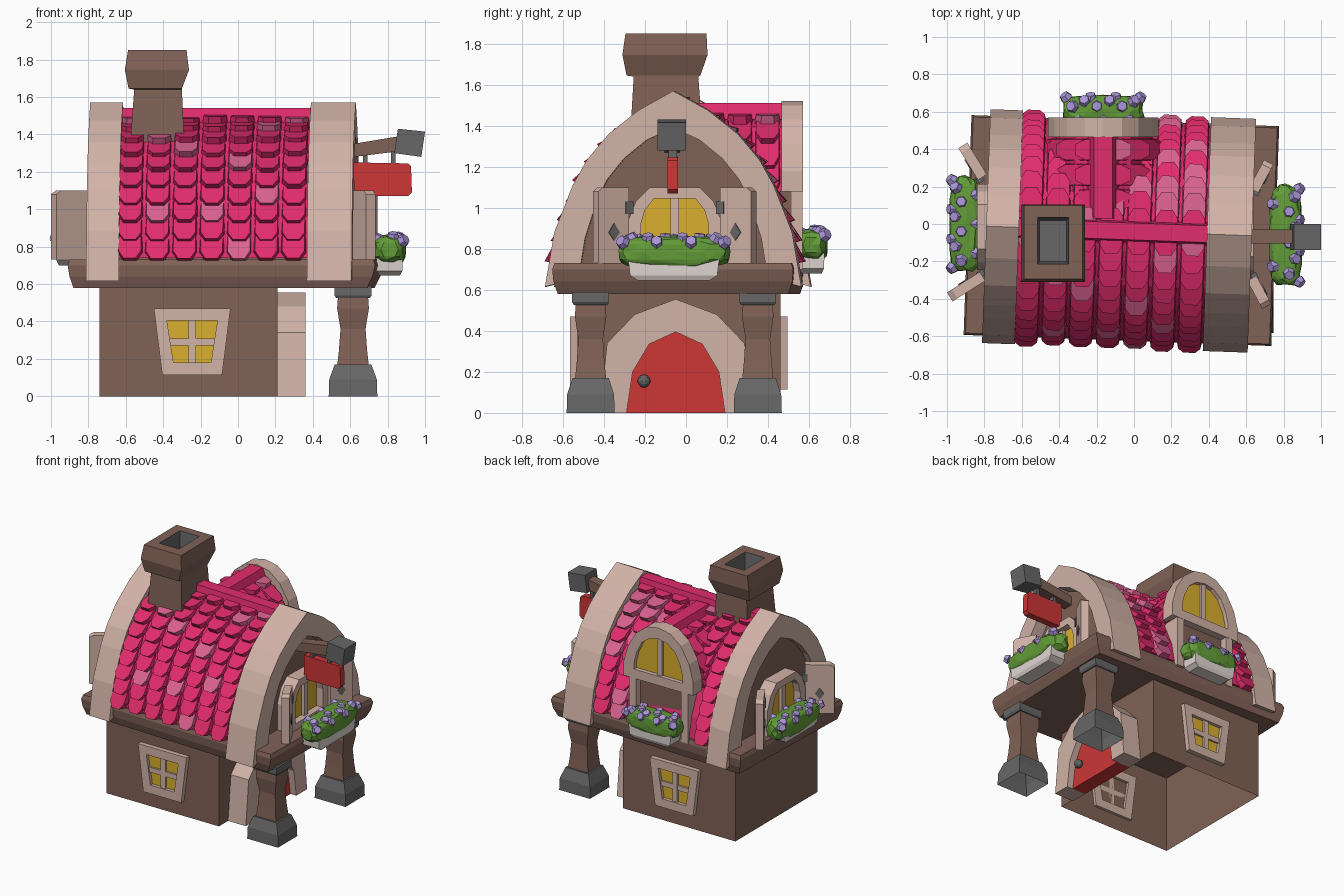
import bpy, bmesh, math, random
from mathutils import Vector

if "Cube" in bpy.data.objects:
    bpy.data.objects.remove(bpy.data.objects["Cube"])
random.seed(4)

def material(name, r, g, b):
    m = bpy.data.materials.new(name)
    m.diffuse_color = [((c / 255 + 0.055) / 1.055) ** 2.4 for c in (r, g, b)] + [1]
    m.use_nodes = True
    m.node_tree.nodes["Principled BSDF"].inputs["Base Color"].default_value = m.diffuse_color
    return m

BROWN = material("brown plaster", 129, 98, 87)
TRIM = material("pale trim", 210, 179, 168)
PINK = material("pink tile", 225, 44, 107)
LIGHT = material("light pink tile", 218, 98, 144)
YELLOW = material("window yellow", 218, 175, 46)
RED = material("red paint", 205, 54, 54)
GREEN = material("leaf green", 99, 156, 56)
PURPLE = material("flower purple", 170, 149, 216)
GRAY = material("stone gray", 103, 103, 103)
CREAM = material("cream planter", 226, 216, 212)

# mappings from a 2D profile (u, v) plus depth a into space
FY = lambda u, v, a: Vector((u, a, v))
ROOF = lambda u, v, a: Vector((a + 0.036 * u, u - 0.04 - 0.036 * a, v))   # upper floor is slightly turned
DORM = lambda u, v, a: Vector((u - 0.165, a, v))
GAB = lambda u, v, a: Vector((a, u - 0.05, v))

def finish(name, bm, *mats):
    bmesh.ops.recalc_face_normals(bm, faces=bm.faces)
    me = bpy.data.meshes.new(name)
    bm.to_mesh(me)
    bm.free()
    for m in mats:
        me.materials.append(m)
    ob = bpy.data.objects.new(name, me)
    bpy.context.collection.objects.link(ob)
    return ob

def add_prism(bm, bottom, top):
    A, B = [bm.verts.new(p) for p in bottom], [bm.verts.new(p) for p in top]
    n = len(A)
    fs = [bm.faces.new(A), bm.faces.new(B)]
    return fs + [bm.faces.new((A[i], A[(i + 1) % n], B[(i + 1) % n], B[i])) for i in range(n)]

def prism(name, pts, fn, a0, a1, mat):
    bm = bmesh.new()
    add_prism(bm, [fn(u, v, a0) for u, v in pts], [fn(u, v, a1) for u, v in pts])
    return finish(name, bm, mat)

def band(name, outer, inner, fn, a0, a1, mat, closed=False):
    """Thick strip between two outlines, open like an arch or closed like a frame."""
    bm = bmesh.new()
    R = [[bm.verts.new(fn(u, v, a)) for u, v in pts]
         for pts, a in ((outer, a0), (outer, a1), (inner, a1), (inner, a0))]
    n = len(outer)
    for k in range(4):
        P, Q = R[k], R[(k + 1) % 4]
        for i in range(n if closed else n - 1):
            j = (i + 1) % n
            bm.faces.new((P[i], P[j], Q[j], Q[i]))
    if not closed:
        bm.faces.new([r[0] for r in R])
        bm.faces.new([r[-1] for r in R])
    return finish(name, bm, mat)

def loft(name, secs, mat, caps=(True, True), fn=lambda u, v, a: Vector((a, u, v))):
    """Rectangular sections (x0, x1, y0, y1, z) joined in order."""
    bm = bmesh.new()
    R = [[bm.verts.new(fn(y, z, x)) for x, y in ((a, c), (b, c), (b, d), (a, d))] for a, b, c, d, z in secs]
    for P, Q in zip(R, R[1:]):
        for i in range(4):
            bm.faces.new((P[i], P[(i + 1) % 4], Q[(i + 1) % 4], Q[i]))
    if caps[0]: bm.faces.new(R[0])
    if caps[1]: bm.faces.new(R[-1])
    return finish(name, bm, mat)

def sym(half):
    """Mirror a half profile that starts at the centre line."""
    return [(-u, v) for u, v in reversed(half)] + [p for p in half if p[0] > 0]

def tiles(name, prof, fn, a0, a1, cols, rows, skip=lambda s, a, z: False):
    segs = [(Vector(p), Vector(q)) for p, q in zip(prof, prof[1:])]
    L = sum((q - p).length for p, q in segs) / rows
    def at(s):
        for p, q in segs:
            l = (q - p).length
            if s <= l + 1e-6:
                return p + (q - p) * (s / l)
            s -= l
        return segs[-1][1]
    bm = bmesh.new()
    w = (a1 - a0) / cols / 2
    hexa = [(-.97, -.15), (.97, -.15), (.97, .7), (.52, 1.12), (-.52, 1.12), (-.97, .7)]
    for side in (-1, 1):
        for r in range(rows):
            p = at(r * L)
            d = (at((r + 1) * L) - p).normalized()
            n = Vector((-d.y, d.x))
            for c in range(cols):
                a = a0 + (2 * c + 1) * w
                if skip(side, a, p.y):
                    continue
                j = random.uniform(-0.006, 0.008)
                def ring(h, k, slope):
                    q = [(p + d * (s * L) + n * (h + j + slope * s), a + k * t * w) for t, s in hexa]
                    return [fn(side * v.x, v.y, b) for v, b in q]
                light = random.random() < 0.13
                # tiles taper towards their upper face, leaving dark grooves
                for f in add_prism(bm, ring(-0.03, 1, 0.01), ring(0.012, 0.84, 0.032)):
                    f.material_index = int(light)
    return finish(name, bm, PINK, LIGHT)

# ground floor (open below) and overhanging floor slab
loft("ground_floor_walls", [(-.74, .21, -.53, .46, 0), (-.74, .21, -.53, .46, .6)], BROWN, (False, False))
loft("floor_slab", [(-0.86, 0.71, -0.56, 0.565, 0.58), (-0.88, 0.74, -0.58, 0.585, 0.64),
                    (-0.89, 0.755, -0.585, 0.59, 0.70), (-0.88, 0.745, -0.575, 0.58, 0.73)], BROWN, fn=ROOF)

# upper walls, roof shell, tiles and ridge
OUT = [(0, 1.57), (0.17, 1.475), (0.315, 1.36), (0.42, 1.235), (0.49, 1.11), (0.58, 0.88), (0.625, 0.615)]
INN = [(0, 1.39), (0.13, 1.33), (0.24, 1.24), (0.32, 1.14), (0.37, 1.04), (0.43, 0.85), (0.46, 0.66)]
SHELL = [(0, 1.49), (0.16, 1.42), (0.29, 1.33), (0.39, 1.215), (0.46, 1.1), (0.55, 0.89), (0.58, 0.74)]
prism("upper_gable_walls", sym([(u + 0.03, v + 0.03) if u else (0, v + 0.03) for u, v in INN]),
      ROOF, -0.74, 0.54, BROWN)
prism("roof_shell", sym(SHELL), ROOF, -0.66, 0.42, PINK)
tiles("roof_tiles", SHELL, ROOF, -0.63, 0.39, 7, 10,
      lambda s, a, z: s > 0 and -0.42 < a < 0.09 and z < 1.18)
prism("roof_ridge", [(-.06, 1.46), (.06, 1.46), (.045, 1.54), (-.045, 1.54)], ROOF, -0.64, 0.41, PINK)
for nm, a0, a1 in (("left", -0.79, -0.615), ("right", 0.39, 0.63)):
    band(nm + "_roof_arch", sym(OUT), sym(INN), ROOF, a0, a1, TRIM)

# chimney with gray flue
loft("chimney", [(-.58, -.285, -.275, .085, 1.3), (-.555, -.30, -.255, .06, 1.64), (-.585, -.30, -.29, .07, 1.645),
                 (-.605, -.262, -.31, .105, 1.745), (-.588, -.275, -.295, .10, 1.85),
                 (-.515, -.35, -.215, .035, 1.85)], BROWN, (False, False))
loft("chimney_flue", [(-.515, -.35, -.215, .035, 1.85), (-.505, -.36, -.2, .02, 1.7)], GRAY, (False, True))

# porch posts with hollow stone feet and caps
for nm, y in (("front", -0.465), ("back", 0.35)):
    def sq(h, z, x=0.615):
        return (x - h, x + h, y - h * 0.9, y + h * 0.9, z)
    loft(nm + "_post_foot", [sq(.13, 0), sq(.127, .09), sq(.098, .17)], GRAY, (False, True))
    loft(nm + "_post", [sq(.085, .16), sq(.075, .25), sq(.067, .36), sq(.085, .47), sq(.08, .54)], BROWN)
    loft(nm + "_post_cap", [sq(.09, .525), sq(.1, .54), sq(.1, .59)], GRAY)

# door with thick stone portal and knob
DOOR = [(0, .395), (.13, .335), (.21, .2), (.24, 0)]
prism("door", sym(DOOR), GAB, 0.2, 0.31, RED)
band("door_portal", sym([(0, .555), (.2, .48), (.335, .34), (.37, 0)]), sym(DOOR), GAB, 0.2, 0.36, TRIM)
bm = bmesh.new()
bmesh.ops.create_icosphere(bm, subdivisions=2, radius=0.032)
bmesh.ops.translate(bm, verts=bm.verts, vec=(0.33, -0.205, 0.155))
finish("door_knob", bm, GRAY)

# ground floor windows, front and back
for nm, w, s in (("front", -0.53, -1), ("back", 0.46, 1)):
    fn = lambda u, v, a: Vector((u - 0.245, w + s * a, v))
    o = [(-.205, .47), (.205, .47), (.16, .115), (-.16, .115)]
    i = [(-.135, .405), (.135, .405), (.1, .18), (-.1, .18)]
    band(nm + "_window_frame", o, i, fn, -0.02, 0.035, TRIM, True)
    prism(nm + "_window_glass", i, fn, 0.002, 0.01, YELLOW)
    prism(nm + "_window_mullion", [(-.02, .41), (.02, .41), (.02, .17), (-.02, .17)], fn, 0, 0.026, TRIM)
    prism(nm + "_window_crossbar", [(-.13, .31), (.13, .31), (.125, .272), (-.125, .272)], fn, 0, 0.024, TRIM)

# gable windows with open shutters (gem on the inner face)
SHUT = {"right": (1, 0.54, -0.055, ((.63, -.29, .71, -.44, 1), (.64, .18, .72, .33, -1))),
        "left": (-1, -0.74, -0.015, ((-.81, -.28, -.985, -.39, -1), (-.81, .25, -.915, .42, 1)))}
for nm, (s, w, yc, shutters) in SHUT.items():
    fn = lambda u, v, a: Vector((w + s * a, u + yc, v))
    o = sym([(0, 1.1), (.12, 1.1), (.19, 1.03), (.23, .93), (.23, .72)])
    i = sym([(0, 1.045), (.1, 1.045), (.145, .99), (.165, .92), (.165, .78)])
    band(nm + "_gable_window_frame", o, i, fn, -0.02, 0.1, TRIM, True)
    prism(nm + "_gable_window_glass", i, fn, 0.04, 0.048, YELLOW)
    prism(nm + "_gable_window_mullion", [(-.02, .77), (.02, .77), (.02, 1.06), (-.02, 1.06)], fn, 0.03, 0.075, TRIM)
    for k, (x0, y0, x1, y1, face) in enumerate(shutters):
        h, d = Vector((x0, y0, 0)), Vector((x1 - x0, y1 - y0, 0))
        l = d.length
        d.normalize()
        nrm = Vector((-d.y, d.x, 0)) * face
        sf = lambda u, v, a: h + d * u + nrm * a + Vector((0, 0, v))
        prism(f"{nm}_shutter_{k}", [(0, .73), (l, .73), (l, 1.08), (l * .85, 1.1), (0, 1.1)], sf, -.028, .028, TRIM)
        prism(f"{nm}_shutter_gem_{k}", [(l * .5, .84), (l * .5 + .03, .88), (l * .5, .925), (l * .5 - .03, .88)],
              sf, .026, .034, GRAY)
        prism(f"{nm}_shutter_hinge_{k}", [(-.02, .97), (.02, .97), (.02, 1.03), (-.02, 1.03)], sf, 0, .034, GRAY)

# back dormer: body, arched window, pillars, small roof
DO = [(0, 1.52), (.1, 1.5), (.19, 1.43), (.26, 1.31), (.295, 1.18), (.295, 1.08)]
DI = [(0, 1.435), (.075, 1.42), (.14, 1.37), (.185, 1.28), (.205, 1.2), (.205, 1.15)]
DS = [(0, 1.45), (.15, 1.395), (.235, 1.27), (.265, 1.08)]
band("dormer_arch", sym(DO), sym(DI), DORM, 0.465, 0.57, TRIM, True)
prism("dormer_glass", sym(DI), DORM, 0.53, 0.538, YELLOW)
prism("dormer_mullion", [(-.02, 1.13), (.02, 1.13), (.02, 1.45), (-.02, 1.45)], DORM, 0.5, 0.555, TRIM)
prism("dormer_shell", sym(DS), DORM, 0.05, 0.5, PINK)
tiles("dormer_tiles", DS, DORM, 0.06, 0.465, 3, 4)
prism("dormer_ridge", [(-.08, 1.43), (.08, 1.43), (.05, 1.51), (-.05, 1.51)], DORM, 0.03, 0.5, PINK)
prism("dormer_recess", [(-.25, .7), (.25, .7), (.25, 1.12), (-.25, 1.12)], DORM, 0.25, 0.515, BROWN)
for s in (-1, 1):
    prism("dormer_pillar", [(s * .19, .7), (s * .25, .7), (s * .25, 1.1), (s * .19, 1.1)], DORM, 0.42, 0.568, TRIM)

# hanging sign on a beam
prism("sign_beam", [(.5, 1.265), (.86, 1.31), (.86, 1.39), (.5, 1.33)], FY, -0.105, -0.03, BROWN)
prism("sign_beam_cap", [(.835, 1.3), (.98, 1.28), (1.0, 1.415), (.855, 1.43)], FY, -0.14, 0.0, GRAY)
prism("sign_board", [(.62, 1.07), (.91, 1.07), (.93, 1.09), (.925, 1.23), (.91, 1.245), (.62, 1.25)],
      FY, -0.09, -0.04, RED)
for x in (0.68, 0.83):
    prism("sign_hook", [(x - .012, 1.23), (x + .012, 1.23), (x + .012, 1.31), (x - .012, 1.31)],
          FY, -0.085, -0.045, GRAY)

# planters: cream trough, leafy clump, flat flowers
def planter(name, c, half, drop=-.14):
    cx, cy, cz = c
    hx, hy, hz = half
    loft(name + "_trough", [(cx - hx * k, cx + hx * k, cy - hy * k, cy + hy * k, cz + z)
         for k, z in ((.62, drop), (.76, drop + .025), (.8, -.02))], CREAM)
    bm = bmesh.new()
    bmesh.ops.create_icosphere(bm, subdivisions=3, radius=1)
    surf = lambda n: Vector([h * math.copysign(abs(t) ** 0.55, t) for h, t in zip(half, n)])
    for v in bm.verts:
        n = v.co.normalized()
        bump = 0.97 + 0.05 * math.sin(9 * n.x + 2) * math.sin(8 * n.y + 1)
        v.co = Vector(c) + surf(n) * bump
    finish(name + "_leaves", bm, GREEN)
    bm = bmesh.new()
    along = 1 if hy > hx else 0
    for k in range(13):
        # spread along the clump, alternating between outer side, top and inner side
        t = -0.9 + 1.8 * k / 12
        ang = (0.5, 1.5, 2.4, 1.1)[k % 4]
        side, up = math.cos(ang) * (1 if cx > -0.5 else -1), math.sin(ang)
        p, nn = Vector(c), Vector((0, 0, up))
        p[along] += half[along] * t
        p[1 - along] += half[1 - along] * math.copysign(abs(side) ** 0.55, side) * 0.93
        p.z += hz * up ** 0.55 * 0.93
        nn[1 - along] = side
        nn[along] = t ** 3
        rot = nn.to_track_quat('Z', 'Y').to_matrix().to_4x4()
        rot.translation = p
        bmesh.ops.create_cone(bm, cap_ends=True, segments=6, radius1=0.036, radius2=0.026, depth=0.03, matrix=rot)
    finish(name + "_flowers", bm, PURPLE)

planter("right_planter", (0.81, -0.06, 0.785), (0.09, 0.28, 0.08))
planter("left_planter", (-0.905, 0.0, 0.80), (0.085, 0.265, 0.08), -.1)
planter("back_planter", (-0.165, 0.612, 0.82), (0.225, 0.08, 0.08))
